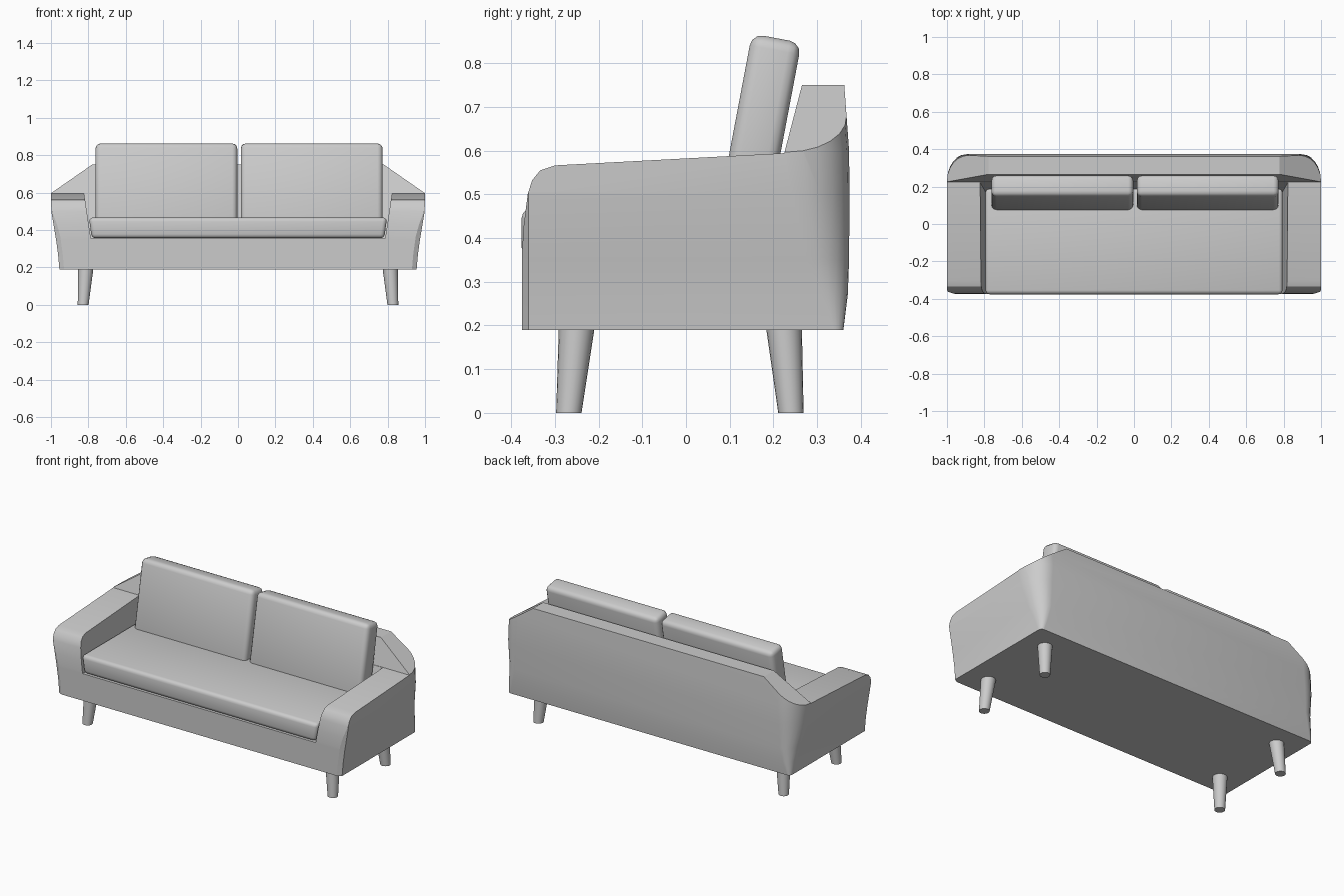
import bpy, bmesh, math
from mathutils import Vector

if "Cube" in bpy.data.objects:
    bpy.data.objects.remove(bpy.data.objects["Cube"])


def loft(name, rings):
    """Closed solid skinned through rings with equal point counts."""
    bm = bmesh.new()
    vs = [[bm.verts.new(p) for p in r] for r in rings]
    n = len(rings[0])
    for a, b in zip(vs, vs[1:]):
        for i in range(n):
            j = (i + 1) % n
            bm.faces.new((a[i], a[j], b[j], b[i]))
    bm.faces.new(vs[0][::-1])
    bm.faces.new(vs[-1])
    bmesh.ops.recalc_face_normals(bm, faces=bm.faces[:])
    me = bpy.data.meshes.new(name)
    bm.to_mesh(me)
    bm.free()
    ob = bpy.data.objects.new(name, me)
    bpy.context.collection.objects.link(ob)
    return ob


def activate(ob):
    bpy.ops.object.select_all(action='DESELECT')
    bpy.context.view_layer.objects.active = ob
    ob.select_set(True)


def smooth(ob, deg=35):
    activate(ob)
    bpy.ops.object.shade_smooth_by_angle(angle=math.radians(deg))


def cut(ob, cutter):
    m = ob.modifiers.new("cut", 'BOOLEAN')
    m.operation, m.solver, m.object = 'DIFFERENCE', 'EXACT', cutter
    activate(ob)
    bpy.ops.object.modifier_apply(modifier=m.name)
    bpy.data.objects.remove(cutter)


def soften(ob, width):
    m = ob.modifiers.new("bevel", 'BEVEL')
    m.width, m.segments = width, 3
    activate(ob)
    bpy.ops.object.modifier_apply(modifier=m.name)
    smooth(ob)


# Upholstered frame: horizontal outlines with rounded back corners
def outline(z, w, yb, r):
    half = [(w - 0.025, -0.375), (w, -0.36)]
    for i in range(7):
        t = i / 6 * math.pi / 2
        half.append((w - r + r * math.cos(t), yb - r * 1.2 + r * 1.2 * math.sin(t)))
    return [(x, y, z) for x, y in half] + [(-x, y, z) for x, y in half[::-1]]


frame = loft("sofa_frame", [outline(*a) for a in (
    (0.19, 0.955, 0.36, 0.02), (0.27, 0.962, 0.37, 0.05), (0.35, 0.973, 0.373, 0.08),
    (0.50, 0.998, 0.374, 0.11), (0.60, 1.0, 0.373, 0.12), (0.75, 1.0, 0.362, 0.12))])


def back_y(z):
    return 0.225 + (z - 0.595) * 0.26


# Space above the arms, with the rounded arm fronts and leaning backrest face
side = [(-0.5, 0.36), (-0.3755, 0.36), (-0.371, 0.43), (-0.362, 0.50), (-0.352, 0.532),
        (-0.333, 0.555), (-0.30, 0.566), (back_y(0.594), 0.594),
        (back_y(0.9), 0.9), (-0.5, 0.9)]
cut(frame, loft("arm_cutter", [[(x, y, z) for y, z in side] for x in (-1.2, 1.2)]))

# Seat well between the arms
well = []
for z, x in ((0.355, 0.787), (0.65, 0.831)):
    yb = back_y(z) - 0.003
    well.append([(-x, -0.5, z), (x, -0.5, z), (x, yb, z), (-x, yb, z)])
cut(frame, loft("well_cutter", well))

# Sloping ends of the backrest
for s in (-1, 1):
    tri = [(0.72, 0.791), (1.1, 0.527), (1.1, 0.791)]
    cut(frame, loft("slope_cutter", [[(s * x, y, z) for x, z in tri] for y in (0.1, 0.5)]))
smooth(frame, 30)

# Seat cushion
seat = loft("seat_cushion", [
    [(-x, -0.376, z), (x, -0.376, z), (x, 0.19, z), (-x, 0.19, z)]
    for z, x in ((0.356, 0.782), (0.467, 0.797))])
soften(seat, 0.022)

# Leaning back cushions
up = Vector((0, math.sin(0.187), math.cos(0.187)))
away = Vector((0, up.z, -up.y))
foot = Vector((0, 0.071, 0.445))
for name, cx in (("back_cushion_left", -0.383), ("back_cushion_right", 0.394)):
    rings = []
    for x in (cx - 0.379, cx + 0.379):
        o = foot + Vector((x, 0, 0))
        rings.append([o, o + away * 0.115, o + away * 0.115 + up * 0.43, o + up * 0.43])
    soften(loft(name, rings), 0.027)

# Tapered splayed legs
for side_name, s in (("left", -1), ("right", 1)):
    for row, yt, yb in (("front", -0.25, -0.268), ("back", 0.224, 0.24)):
        rings = []
        for z, x, y, r in ((0, 0.828, yb, 0.029), (0.195, 0.814, yt, 0.041)):
            rings.append([(s * x + r * math.cos(k * math.pi / 10),
                           y + r * math.sin(k * math.pi / 10), z) for k in range(20)])
        smooth(loft(f"{row}_leg_{side_name}", rings))
